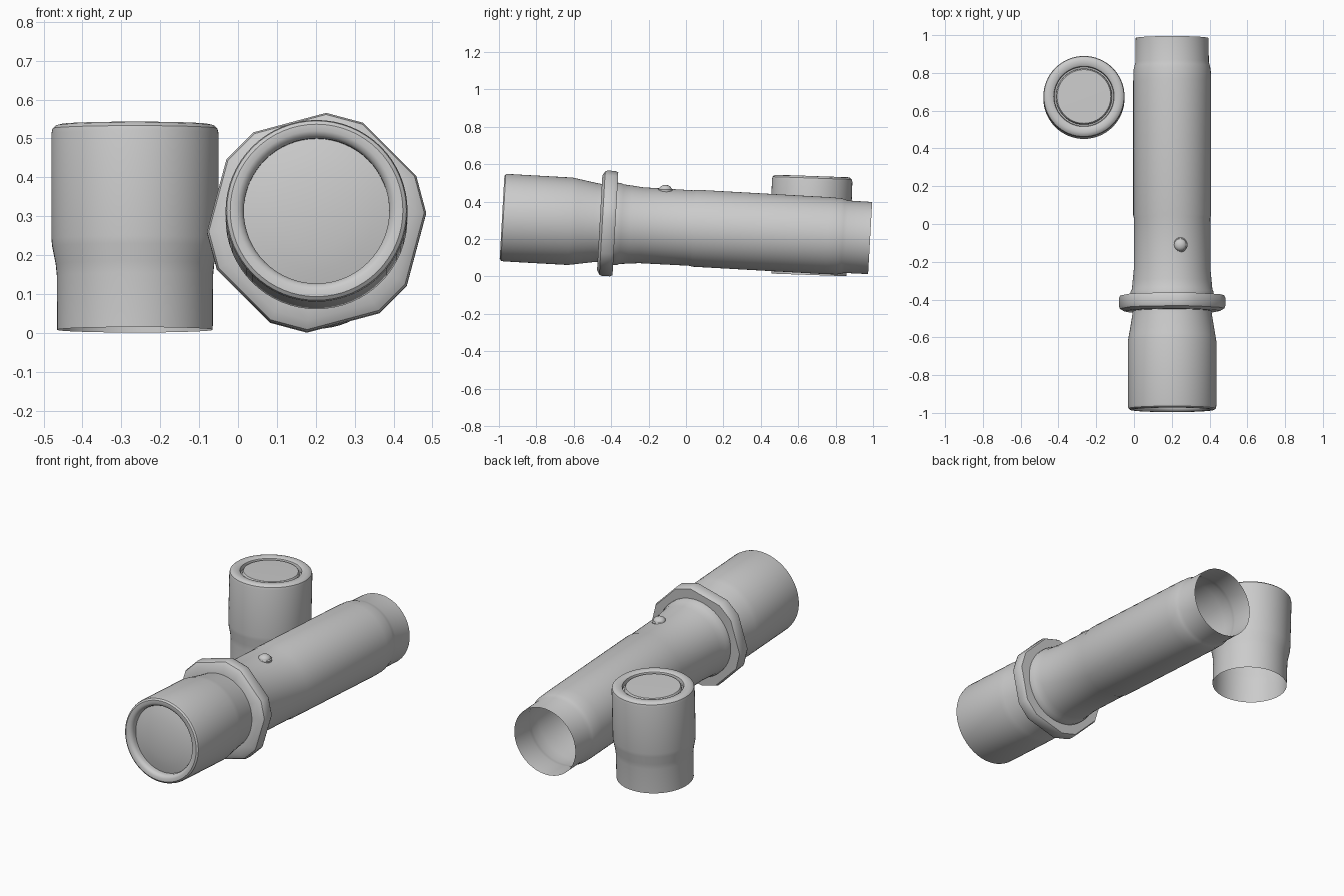
import bpy, bmesh, math
from mathutils import Matrix, Vector

if "Cube" in bpy.data.objects:
    bpy.data.objects.remove(bpy.data.objects["Cube"])

TILT = math.radians(3.2)
TORCH = Matrix.Translation((0.202, 0, 0.26)) @ Matrix.Rotation(-(math.pi / 2 + TILT), 4, 'X')
CAP = Matrix.Translation((-0.265, 0.657, 0.008)) @ Matrix.Rotation(math.radians(-2), 4, 'X')


def finish(name, bm, matrix, angle=35):
    bmesh.ops.recalc_face_normals(bm, faces=bm.faces)
    bm.transform(matrix)
    mesh = bpy.data.meshes.new(name)
    bm.to_mesh(mesh)
    bm.free()
    obj = bpy.data.objects.new(name, mesh)
    bpy.context.collection.objects.link(obj)
    bpy.ops.object.select_all(action='DESELECT')
    obj.select_set(True)
    bpy.context.view_layer.objects.active = obj
    bpy.ops.object.shade_smooth_by_angle(angle=math.radians(angle))
    return obj


def lathe(name, profile, matrix, angles=None, closed=False):
    """Revolve (radius, height) points; a zero radius becomes a pole."""
    angles = angles or [2 * math.pi * i / 64 for i in range(64)]
    n = len(angles)
    bm = bmesh.new()
    rings = []
    for r, h in profile:
        if r == 0:
            rings.append([bm.verts.new((0, 0, h))] * n)
        else:
            rings.append([bm.verts.new((r * math.cos(a), r * math.sin(a), h)) for a in angles])
    pairs = list(zip(rings, rings[1:]))
    if closed:
        pairs.append((rings[-1], rings[0]))
    for lo, hi in pairs:
        for i in range(n):
            j = (i + 1) % n
            quad = [lo[i], lo[j], hi[j], hi[i]]
            bm.faces.new(list(dict.fromkeys(quad)))
    return finish(name, bm, matrix)


# Torch head with rounded rim and slightly domed lens
lathe("torch_head", [
    (0.187, -0.945), (0.187, -0.965), (0.193, -0.978), (0.205, -0.985),
    (0.222, -0.985), (0.231, -0.978), (0.234, -0.965), (0.234, -0.62),
    (0.229, -0.59), (0.212, -0.49), (0.207, -0.45), (0.205, -0.40)], TORCH)
lathe("lens", [(0.187, -0.945), (0.15, -0.954), (0.10, -0.962), (0.05, -0.966), (0, -0.968)], TORCH)

# Hexagonal anti-roll nut with clipped corners
corners = []
for k in range(6):
    for off in (-10, 10):
        corners.append(-math.radians(15 + 60 * k + off))
lathe("hex_nut", [
    (0.20, -0.462), (0.255, -0.462), (0.278, -0.448), (0.283, -0.435),
    (0.283, -0.392), (0.276, -0.378), (0.20, -0.378)], TORCH, corners, closed=True)

# Body tube, open at the rear
lathe("torch_body", [
    (0.205, -0.40), (0.220, -0.385), (0.220, -0.36), (0.213, -0.345), (0.209, -0.30),
    (0.203, -0.24), (0.202, 0.03), (0.206, 0.045), (0.206, 0.76), (0.204, 0.82),
    (0.199, 0.84), (0.194, 0.86), (0.193, 0.986)], TORCH)

# Push button: flattened dome with a thin seat
lathe("button_seat", [(0.037, -0.012), (0.039, 0.0), (0.034, 0.005), (0.030, 0.003)],
      Matrix.Translation((0.245, -0.11, 0.464)))
bm = bmesh.new()
bmesh.ops.create_uvsphere(bm, u_segments=24, v_segments=12, radius=0.033)
bmesh.ops.scale(bm, vec=Vector((1, 1, 0.7)), verts=bm.verts)
finish("push_button", bm, Matrix.Translation((0.245, -0.11, 0.466)))

# Loose tail cap: open below, recessed disc on top
lathe("tail_cap", [
    (0.200, 0.0), (0.201, 0.14), (0.204, 0.17), (0.213, 0.215), (0.215, 0.235),
    (0.215, 0.505), (0.212, 0.518), (0.203, 0.526), (0.190, 0.529), (0.170, 0.528),
    (0.160, 0.522), (0.157, 0.512), (0.157, 0.500), (0.149, 0.500), (0.147, 0.515),
    (0.142, 0.521), (0, 0.523)], CAP)
